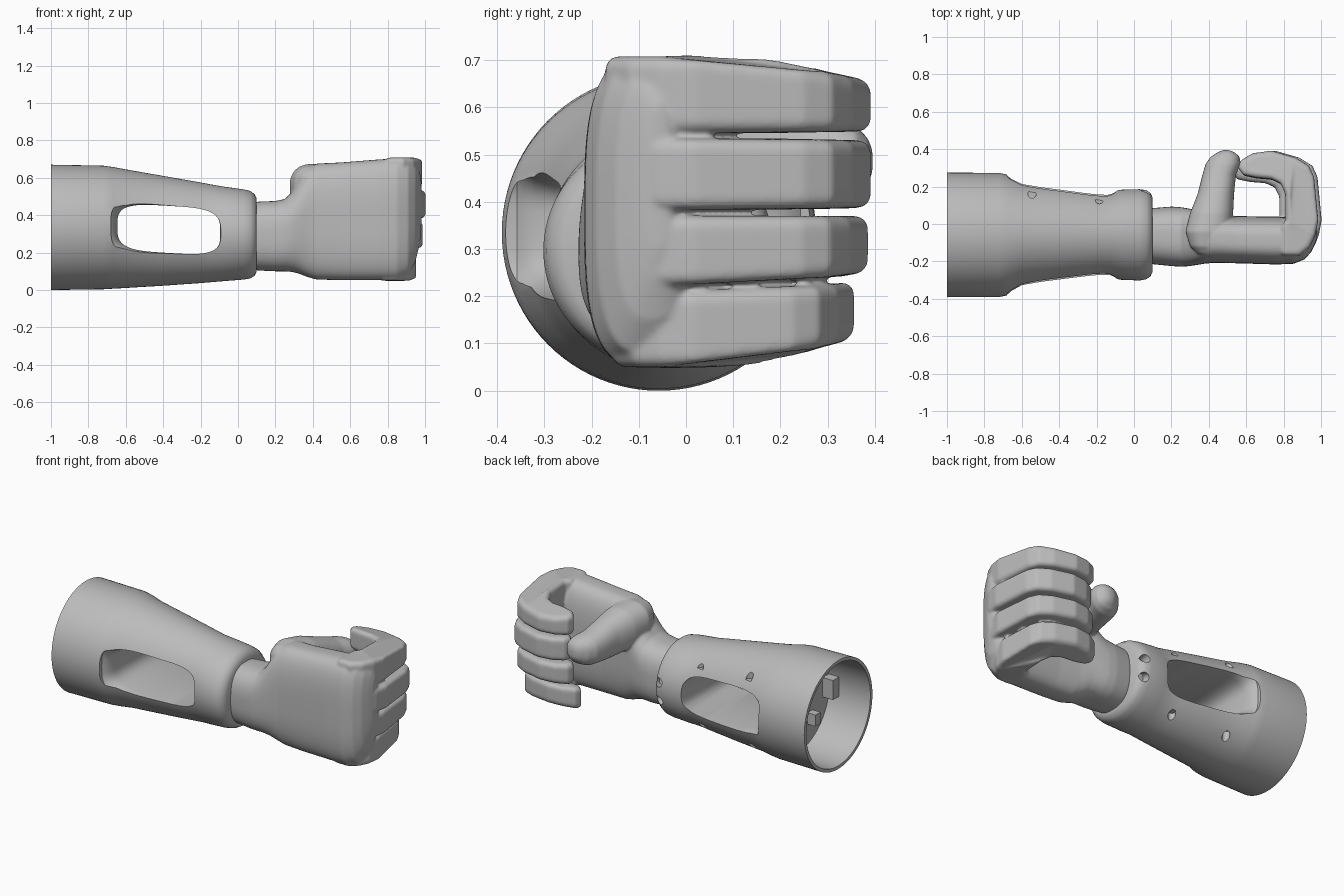
import bpy, bmesh, math
from mathutils import Vector, Matrix

if "Cube" in bpy.data.objects:
    bpy.data.objects.remove(bpy.data.objects["Cube"], do_unlink=True)

grey = bpy.data.materials.new("grey plastic")
grey.use_nodes = True
grey.diffuse_color = (0.5, 0.5, 0.5, 1)
grey.node_tree.nodes["Principled BSDF"].inputs["Base Color"].default_value = (0.5, 0.5, 0.5, 1)


def finish(name, bm):
    bmesh.ops.recalc_face_normals(bm, faces=bm.faces)
    mesh = bpy.data.meshes.new(name)
    bm.to_mesh(mesh)
    bm.free()
    mesh.materials.append(grey)
    obj = bpy.data.objects.new(name, mesh)
    bpy.context.collection.objects.link(obj)
    return obj


def activate(obj):
    bpy.ops.object.select_all(action='DESELECT')
    obj.select_set(True)
    bpy.context.view_layer.objects.active = obj


def apply_modifier(obj, kind, **settings):
    mod = obj.modifiers.new(kind.title(), kind)
    for key, value in settings.items():
        setattr(mod, key, value)
    activate(obj)
    bpy.ops.object.modifier_apply(modifier=mod.name)


def cut(obj, cutter):
    cutter.hide_render = True
    apply_modifier(obj, 'BOOLEAN', operation='DIFFERENCE', solver='EXACT', object=cutter)
    bpy.data.objects.remove(cutter, do_unlink=True)


def oval(lo_a, hi_a, lo_b, hi_b, power, count):
    """Rounded section between two pairs of limits."""
    points = []
    for i in range(count):
        t = math.tau * i / count
        c, s = math.cos(t), math.sin(t)
        a = math.copysign(abs(c) ** (2 / power), c)
        b = math.copysign(abs(s) ** (2 / power), s)
        points.append(((lo_a + hi_a + a * (hi_a - lo_a)) / 2,
                       (lo_b + hi_b + b * (hi_b - lo_b)) / 2))
    return points


def loft(name, rings):
    bm = bmesh.new()
    loops = [[bm.verts.new(p) for p in ring] for ring in rings]
    n = len(loops[0])
    for one, two in zip(loops, loops[1:]):
        for i in range(n):
            j = (i + 1) % n
            bm.faces.new((one[i], one[j], two[j], two[i]))
    bm.faces.new(loops[0])
    bm.faces.new(loops[-1])
    return finish(name, bm)


def x_ring(x, lo_y, hi_y, lo_z, hi_z, power=2, count=96):
    return [(x, y, z) for y, z in oval(lo_y, hi_y, lo_z, hi_z, power, count)]


# Forearm sleeve: a thin cup at the open end, closed by a bulkhead
outer = [
    (-1, -.39, .275, 0, .67), (-.72, -.39, .273, .004, .665),
    (-.67, -.38, .262, .007, .658), (-.6, -.345, .233, .011, .645),
    (-.4, -.32, .208, .023, .61), (-.2, -.295, .18, .037, .575),
    (-.13, -.287, .171, .043, .562), (-.07, -.298, .183, .048, .552),
    (.03, -.302, .186, .056, .538), (.065, -.295, .181, .062, .53),
    (.088, -.28, .166, .075, .513), (.1, -.255, .14, .1, .49),
]
wall = .02
inner = [(x, a + wall, b - wall, c + wall, d - wall) for x, a, b, c, d in outer[:2]]
sleeve = loft("forearm_sleeve", [x_ring(*s) for s in inner[::-1] + outer])


# Large tunnel window through both sides, with flared rims
def window(y, grow):
    edge = oval(-.645 - grow, -.095 + grow, .198 - grow, .45 + grow, 3.6, 64)
    return [(x, y, z - .06 * (x + .37)) for x, z in edge]


flare = [(.7, .035), (.3, .035), (.285, .022), (.26, .009), (.22, 0)]
steps = [(-d, g) for d, g in flare] + flare[::-1]
cut(sleeve, loft("window_cutter", [window(d - .058, g) for d, g in steps]))


# Blind screw holes
def drill(center, direction, depth, radius):
    bm = bmesh.new()
    turn = Vector(direction).to_track_quat('Z', 'Y').to_matrix().to_4x4()
    bmesh.ops.create_cone(bm, cap_ends=True, segments=24, radius1=radius, radius2=radius,
                          depth=depth, matrix=Matrix.Translation(center) @ turn)
    cut(sleeve, finish("hole_cutter", bm))


for x, y, top, bottom in ((-.545, .16, .53, .115), (-.185, .13, .49, .11)):
    drill((x, y, top + .07), (0, 0, 1), .18, .022)
    drill((x, y - .03, bottom - .07), (0, 0, 1), .18, .022)
for degrees in (10, -18):
    a = math.radians(degrees)
    drill((.065, -.058 + .24 * math.cos(a), .297 + .24 * math.sin(a)),
          (0, math.cos(a), math.sin(a)), .1, .027)
activate(sleeve)
bpy.ops.object.shade_smooth_by_angle(angle=math.radians(35))

# Small mounting blocks on the bulkhead
for i, (place, size) in enumerate((((-.755, -.335, .335), (.07, .06, .12)),
                                   ((-.745, -.18, .2), (.06, .05, .07)))):
    bm = bmesh.new()
    bmesh.ops.create_cube(bm, size=1, matrix=Matrix.Translation(place)
                          @ Matrix.Diagonal((*size, 1)))
    finish(f"inner_block_{i + 1}", bm)

# Wrist and palm
palm_sections = [
    (.05, -.2, .07, .12, .45, 2.4), (.1, -.215, .085, .105, .472, 2.6),
    (.2, -.225, .093, .1, .476, 2.7), (.25, -.228, .09, .1, .486, 2.7),
    (.29, -.226, .083, .097, .525, 2.7), (.33, -.22, .075, .086, .59, 2.7),
    (.37, -.213, .066, .07, .65, 2.8), (.42, -.208, .055, .056, .676, 2.9),
    (.55, -.21, .042, .053, .682, 3), (.75, -.216, .04, .053, .698, 3.1),
    (.85, -.214, .035, .055, .703, 3.1), (.91, -.19, .02, .08, .695, 3),
    (.948, -.15, 0, .15, .67, 2.8), (.968, -.11, -.02, .23, .64, 2.6),
    (.98, -.08, -.035, .3, .6, 2.5),
]
palm = loft("palm", [x_ring(*s, count=72) for s in palm_sections])

# Thumb: y, limits in x and z
thumb_sections = [
    (-.16, .34, .44, .52, .63), (-.12, .3, .48, .47, .66), (-.04, .275, .52, .44, .675),
    (.06, .3, .53, .41, .66), (.16, .34, .535, .395, .625),
    (.26, .365, .545, .395, .59), (.32, .382, .568, .395, .575),
    (.36, .41, .565, .412, .56), (.385, .45, .535, .44, .535), (.395, .475, .51, .46, .51),
]
thumb = loft("thumb", [[(x, s[0], z) for x, z in oval(*s[1:], 2.3, 48)]
                       for s in thumb_sections])

# Curled fingers: one side profile, stacked in height
curl = [(.8, -.17), (.9, -.17), (.955, -.125), (.985, -.06), (1, .02), (.978, .25),
        (.952, .31), (.88, .355), (.75, .392), (.65, .378), (.585, .34), (.572, .3),
        (.6, .262), (.67, .247), (.75, .24), (.8, .215), (.824, .16), (.826, .02), (.8, -.01)]
# x shift, reach, then bottom and top at the knuckle and at the far end
fingers = {
    "index": (-.015, 1, .546, .708, .549, .658),
    "middle": (.003, 1, .382, .535, .388, .53),
    "ring": (-.012, .985, .221, .37, .249, .37),
    "little": (-.047, .91, .05, .209, .108, .23),
}
hand_parts = [thumb]
for name, (shift, reach, low, high, far_low, far_high) in fingers.items():
    rings = []
    for near, far in ((low, far_low), (high, far_high)):
        ring = []
        for x, y in curl:
            t = max(0, (y - .05) / .33) ** 1.6
            ring.append((x + shift, y * reach, near + (far - near) * t))
        rings.append(ring)
    finger = loft(name + "_finger", rings)
    apply_modifier(finger, 'BEVEL', width=.026, segments=4,
                   limit_method='ANGLE', angle_limit=math.radians(60))
    hand_parts.append(finger)

# Blend palm, thumb and fingers into a single skin
activate(palm)
for part in hand_parts:
    part.select_set(True)
bpy.ops.object.join()
palm.name = "hand"
apply_modifier(palm, 'REMESH', mode='VOXEL', voxel_size=.0065)
apply_modifier(palm, 'SMOOTH', factor=.5, iterations=10)
if not palm.data.materials:
    palm.data.materials.append(grey)
activate(palm)
bpy.ops.object.shade_smooth()
